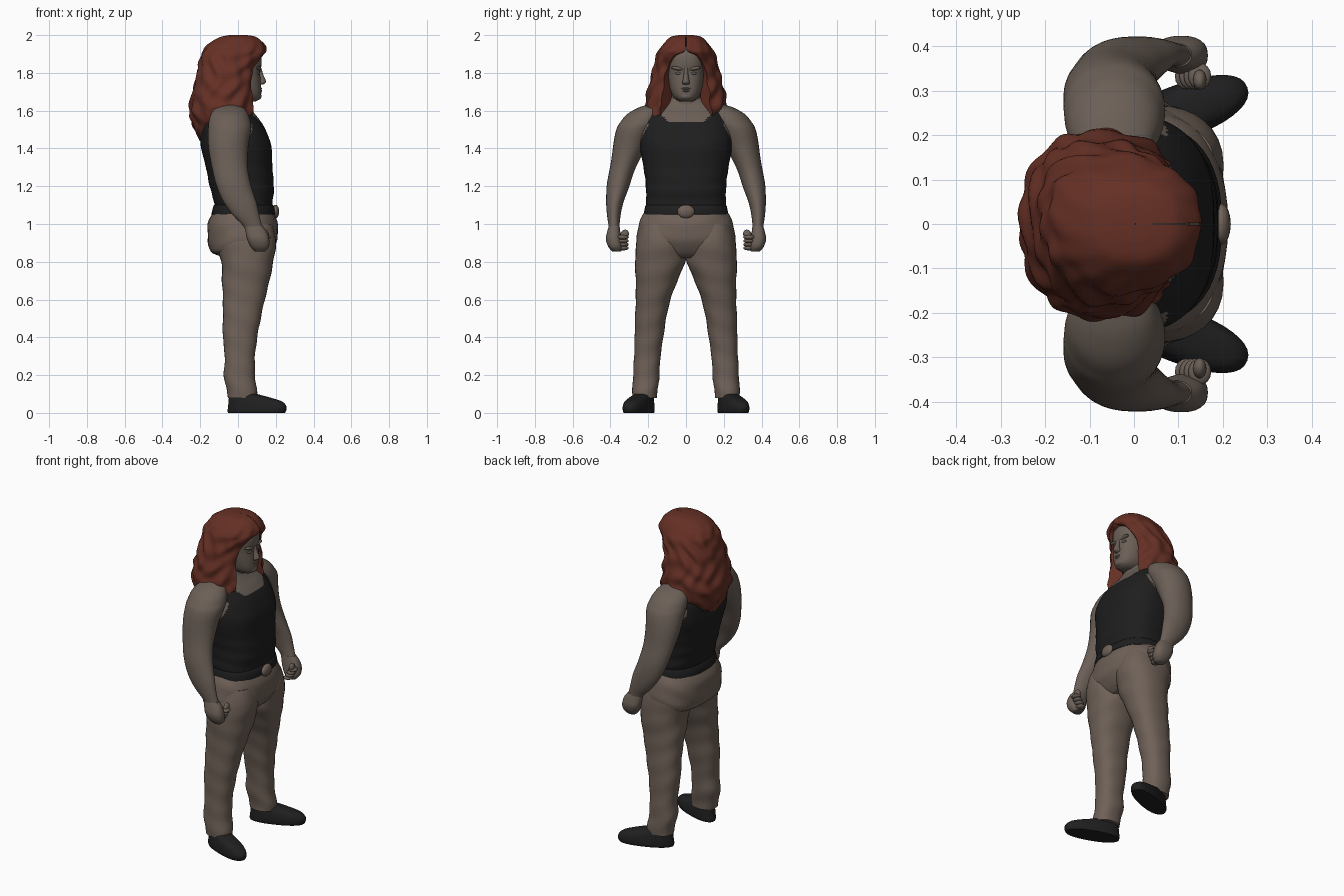
import bpy, bmesh, math
from mathutils import Matrix, Vector

def material(name, col):
    m = bpy.data.materials.new(name)
    m.diffuse_color = (*col, 1)
    return m

SKIN = material("skin", (0.146, 0.115, 0.094))
CLOTH = material("trouser brown", (0.158, 0.119, 0.096))
BLACK = material("vest black", (0.013, 0.013, 0.013))
SHOE = material("shoe black", (0.014, 0.014, 0.015))
HAIR = material("hair red", (0.130, 0.029, 0.018))

def spline(rows, steps):
    """Smoothly interpolate rows of numbers (Catmull-Rom)."""
    out = []
    for i in range(len(rows) - 1):
        p0, p1, p2, p3 = rows[max(i - 1, 0)], rows[i], rows[i + 1], rows[min(i + 2, len(rows) - 1)]
        for k in range(steps):
            t = k / steps
            out.append([0.5 * (2 * b + (c - a) * t + (2 * a - 5 * b + 4 * c - d) * t * t
                               + (3 * b - a - 3 * c + d) * t ** 3)
                        for a, b, c, d in zip(p0, p1, p2, p3)])
    return out + [list(rows[-1])]

def finish(name, bm, mats, rule=None, angle=50):
    bmesh.ops.recalc_face_normals(bm, faces=bm.faces)
    me = bpy.data.meshes.new(name)
    bm.to_mesh(me)
    bm.free()
    for m in mats:
        me.materials.append(m)
    if rule:
        for p in me.polygons:
            p.material_index = rule(p.center)
    ob = bpy.data.objects.new(name, me)
    bpy.context.collection.objects.link(ob)
    bpy.ops.object.select_all(action='DESELECT')
    ob.select_set(True)
    bpy.context.view_layer.objects.active = ob
    bpy.ops.object.shade_smooth_by_angle(angle=math.radians(angle))
    return ob

def skin_rings(rings):
    bm = bmesh.new()
    vs = [[bm.verts.new(p) for p in r] for r in rings]
    n = len(vs[0])
    for a, b in zip(vs, vs[1:]):
        for i in range(n):
            bm.faces.new((a[i], a[(i + 1) % n], b[(i + 1) % n], b[i]))
    bm.faces.new(vs[0])
    bm.faces.new(vs[-1])
    return bm

def power(v, e):
    return math.copysign(abs(v) ** (2 / e), v)

def loft(name, rows, mats, s=1, e=2.2, n=32, steps=4, fold=None, rule=None, mat=None):
    """Rows are z, x min, x max, y min, y max of superellipse rings."""
    rings = []
    for z, x0, x1, y0, y1 in spline(rows, steps):
        ring = []
        for i in range(n):
            t = 2 * math.pi * i / n
            k = 1 + (fold(z, t) if fold else 0)
            ring.append(Vector(((x0 + x1) / 2 + (x1 - x0) / 2 * k * power(math.cos(t), e),
                                s * ((y0 + y1) / 2 + (y1 - y0) / 2 * k * power(math.sin(t), e)), z)))
        rings.append([mat @ v for v in ring] if mat else ring)
    return finish(name, skin_rings(rings), mats, rule)

def sym(rows):
    return [(z, a, b, -w, w) for z, a, b, w in rows]

def blob(name, loc, size, mat, rot=(0, 0, 0)):
    bm = bmesh.new()
    bmesh.ops.create_uvsphere(bm, u_segments=16, v_segments=10, radius=1)
    m = Matrix.Translation(loc)
    for ax, r in zip("XYZ", rot):
        m = m @ Matrix.Rotation(r, 4, ax)
    bm.transform(m @ Matrix.Diagonal((*size, 1)))
    return finish(name, bm, [mat])

# Torso with tank top: neckline and armholes are skin
def vest_rule(c):
    neckline = c.x > 0 and c.z > 1.54 + 0.9 * max(0, abs(c.y) - 0.09)
    armhole = abs(c.y) > 0.2 and ((c.x + .04) / .115) ** 2 + ((c.z - 1.52) / .12) ** 2 < 1
    return 1 if neckline or armhole or c.z > 1.625 else 0

loft("tank_top_torso", sym([
    (1.07, -.12, .18, .205), (1.13, -.13, .185, .212), (1.2, -.15, .19, .212), (1.3, -.17, .182, .225),
    (1.4, -.195, .178, .243), (1.46, -.2, .162, .245), (1.52, -.2, .135, .235), (1.57, -.185, .1, .215),
    (1.61, -.16, .065, .185), (1.64, -.13, .045, .13), (1.67, -.1, .035, .085)]),
    [BLACK, SKIN], e=2.5, n=112, steps=10, rule=vest_rule,
    fold=lambda z, t: 0.012 * math.sin(z * 75 + 2 * math.cos(t)) * max(0, 1.38 - z) / .3
    + .02 * math.exp(-((z - 1.42) / .05) ** 2 - ((abs(math.sin(t)) - .4) / .25) ** 2) * (math.cos(t) > 0))

# Neck and head
loft("neck", sym([(1.55, -.09, .06, .09), (1.62, -.09, .05, .082), (1.72, -.09, .05, .08)]), [SKIN])
loft("head", sym([
    (1.648, -.01, .09, .03), (1.662, -.05, .115, .055), (1.69, -.08, .123, .076), (1.74, -.1, .122, .09),
    (1.8, -.115, .118, .098), (1.85, -.12, .125, .1), (1.9, -.11, .118, .095), (1.94, -.08, .085, .07),
    (1.965, -.03, .04, .03)]), [SKIN], e=2.4)
loft("nose", sym([(1.738, .11, .13, .015), (1.748, .1, .147, .02), (1.765, .1, .145, .016),
                  (1.79, .1, .134, .012), (1.825, .1, .124, .011)]), [SKIN], n=16)
blob("upper_lip", (.116, 0, 1.717), (.012, .027, .006), SKIN)
blob("lower_lip", (.115, 0, 1.705), (.013, .024, .007), SKIN)
blob("chin", (.105, 0, 1.677), (.02, .034, .02), SKIN)

# Long wavy hair: C-shaped rings that open around the face
hair_rows = [  # z, x min, x max, half width, opening angle, inner scale
    (2.0, -.045, .05, .04, .01, .02), (1.988, -.1, .1, .085, .01, .02), (1.95, -.16, .14, .122, .01, .3),
    (1.915, -.185, .15, .145, .04, .55), (1.885, -.197, .135, .157, .4, .62), (1.8, -.217, .1, .18, .6, .62),
    (1.7, -.24, .1, .203, .6, .62), (1.62, -.255, .11, .214, .62, .62), (1.56, -.25, .108, .205, .72, .65),
    (1.525, -.24, .085, .185, 1.05, .7), (1.49, -.225, .03, .155, 1.9, .75), (1.44, -.2, -.03, .1, 2.3, .8)]
rings, N = [], 96
for z, x0, x1, w, g, k in spline(hair_rows, 7):
    g, k = max(g, .01), max(k, .02)
    low = min(1, max(0, (2 - z) / .12))
    outer, inner = [], []
    for i in range(N):
        t = g + (2 * math.pi - 2 * g) * i / (N - 1)
        wave = 1 + low * (.026 * math.sin(12 * t + 2.5 * math.sin(z * 24))
                          + .024 * math.sin(z * 62 + 3 * math.sin(3 * t)))
        c, q, cx, rx = power(math.cos(t), 2.25), power(math.sin(t), 2.25), (x0 + x1) / 2, (x1 - x0) / 2
        outer.append((cx + rx * wave * c, w * wave * q, z))
        inner.append((cx + rx * k * c, w * k * q, z))
    rings.append(outer + inner[::-1])
finish("long_hair", skin_rings(rings), [HAIR], angle=60)

# Trousers: seat, belt and buckle
loft("trouser_seat", sym([
    (1.09, -.115, .175, .2), (1.06, -.135, .19, .222), (1.0, -.16, .21, .25), (.93, -.16, .21, .26),
    (.88, -.155, .192, .257), (.845, -.135, .17, .235), (.82, -.06, .14, .13)]), [CLOTH], e=2.3, n=48,
    fold=lambda z, t: .008 * math.sin(z * 60 + 4 * math.cos(2 * t)))
loft("belt", sym([(1.05, -.136, .194, .222), (1.055, -.14, .198, .223), (1.095, -.13, .19, .216),
                  (1.1, -.123, .182, .21)]), [BLACK], e=2.4, n=48, steps=2)
blob("belt_buckle", (.198, 0, 1.066), (.02, .046, .036), CLOTH)

for s, side in ((1, "left"), (-1, "right")):
    # Face details
    blob(side + "_brow", (.108, s * .042, 1.823), (.016, .036, .01), SKIN, (s * .15, 0, 0))
    blob(side + "_eyelid", (.105, s * .038, 1.797), (.013, .019, .008), SKIN)
    # Arm with rounded shoulder
    loft(side + "_arm", [
        (1.632, -.075, -.015, .15, .2), (1.615, -.115, .03, .12, .255), (1.58, -.145, .055, .12, .315),
        (1.54, -.157, .066, .13, .348), (1.5, -.16, .068, .16, .368), (1.4, -.155, .055, .215, .388),
        (1.3, -.14, .05, .265, .402), (1.2, -.112, .072, .3, .42), (1.12, -.08, .095, .33, .423),
        (1.05, -.03, .112, .345, .418), (.99, .028, .128, .352, .41), (.95, .045, .14, .35, .41)],
        [SKIN], s, 2.0, fold=lambda z, t: .015 * math.sin(z * 30 + t))
    # Closed fist with knuckles and thumb turned inwards at the front
    loft(side + "_fist", [(.99, .035, .13, .352, .408), (.96, .04, .152, .348, .417), (.92, .048, .165, .342, .424),
                          (.88, .066, .164, .338, .412), (.855, .088, .145, .343, .39)], [SKIN], s, 2.4, 24)
    for i in range(4):
        blob(f"{side}_finger_{i + 1}", (.118 + .01 * i, s * .333, .873 + .019 * i), (.026, .03, .013), SKIN)
    blob(side + "_thumb", (.148, s * .325, .945), (.015, .022, .026), SKIN, (s * .5, 0, 0))
    # Trouser leg with soft folds
    loft(side + "_trouser_leg", [
        (1.0, -.1, .18, .03, .235), (.93, -.115, .2, .008, .258), (.88, -.115, .2, .0, .264),
        (.8, -.088, .187, .004, .27),
        (.7, -.085, .167, .045, .266), (.6, -.08, .142, .082, .266), (.5, -.08, .12, .105, .27),
        (.4, -.08, .102, .12, .272), (.3, -.07, .09, .135, .275), (.2, -.075, .09, .14, .28),
        (.12, -.06, .1, .15, .284), (.08, -.052, .1, .153, .284)], [CLOTH], s, 2.3, steps=6,
        fold=lambda z, t: .02 * math.sin(z * 50 + 2.5 * math.sin(t + 1)) * (1 - z * .5))
    # Shoe turned outwards
    turn = Matrix.Translation((.1, s * .25, 0)) @ Matrix.Rotation(s * .36, 4, 'Z')
    loft(side + "_shoe", [
        (0, -.16, .155, -.057, .057), (.012, -.163, .163, -.061, .061), (.035, -.16, .164, -.061, .061),
        (.06, -.158, .14, -.057, .057), (.078, -.156, .085, -.052, .052), (.092, -.152, .03, -.046, .046),
        (.102, -.14, -.01, -.038, .038)], [SHOE], s, 2.3, 36, mat=turn)
